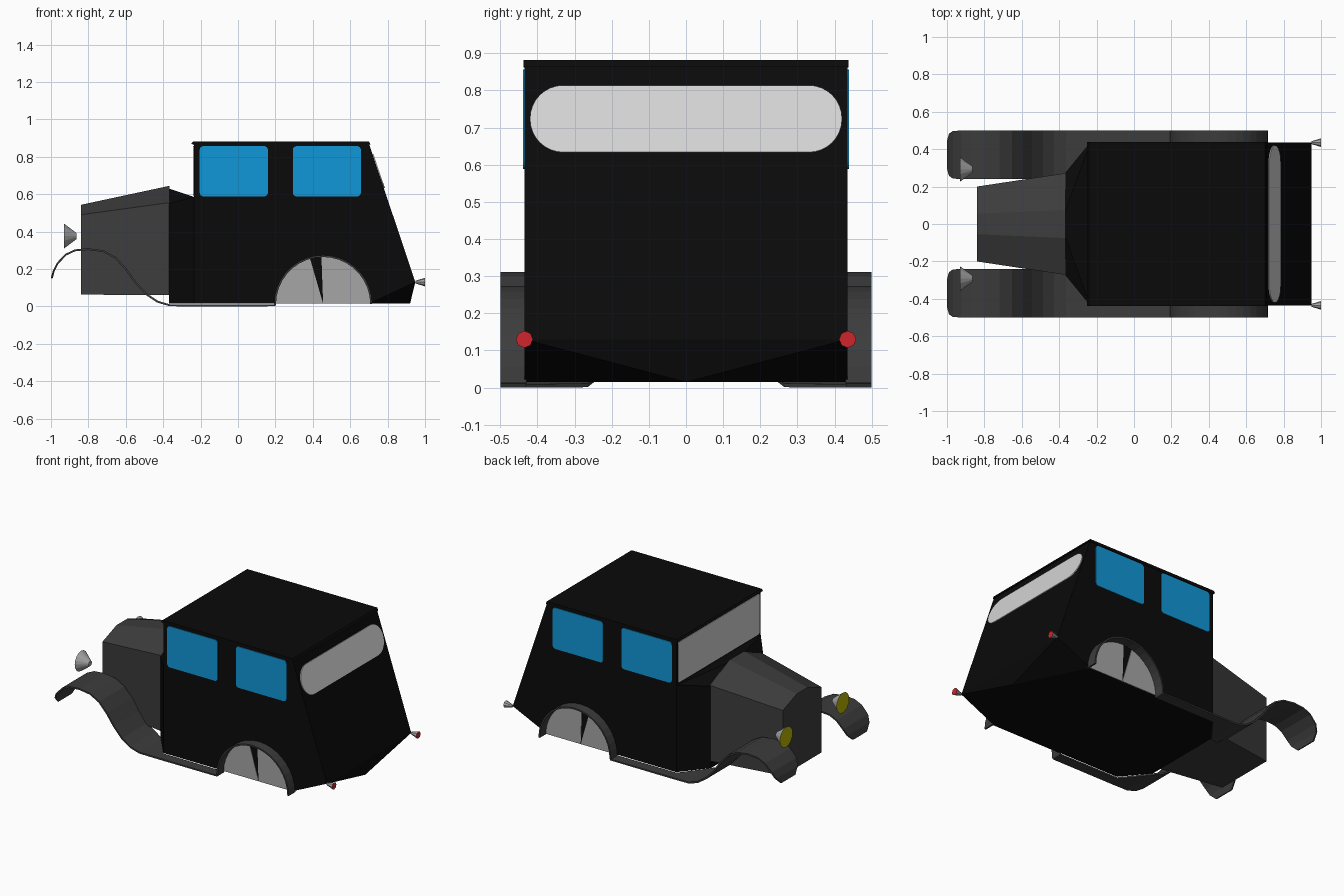
import bpy, bmesh, math
from mathutils import Vector

if "Cube" in bpy.data.objects:
    bpy.data.objects.remove(bpy.data.objects["Cube"])


def material(name, r, g, b):
    m = bpy.data.materials.new(name)
    m.diffuse_color = (r, g, b, 1)
    m.use_nodes = True
    m.node_tree.nodes["Principled BSDF"].inputs["Base Color"].default_value = m.diffuse_color
    return m


BLACK = material("black paint", 0.003, 0.003, 0.003)
DARK = material("dark grey paint", 0.045, 0.045, 0.045)
GREY = material("metal grey", 0.38, 0.38, 0.38)
PALE = material("pale glass", 0.66, 0.66, 0.66)
BLUE = material("blue glass", 0.005, 0.31, 0.68)
YELLOW = material("yellow lens", 0.48, 0.46, 0.0)
RED = material("red lens", 0.63, 0.017, 0.027)


def build(name, verts, faces, mat):
    bm = bmesh.new()
    vs = [bm.verts.new(v) for v in verts]
    for f in faces:
        bm.faces.new([vs[i] for i in f])
    bmesh.ops.recalc_face_normals(bm, faces=bm.faces)
    me = bpy.data.meshes.new(name)
    bm.to_mesh(me)
    bm.free()
    me.materials.append(mat)
    ob = bpy.data.objects.new(name, me)
    bpy.context.collection.objects.link(ob)
    return ob


def prism(name, pts, vec, mat):
    """Extrude a closed outline along a vector."""
    n = len(pts)
    verts = [Vector(p) for p in pts] + [Vector(p) + Vector(vec) for p in pts]
    faces = [tuple(range(n)), tuple(range(n, 2 * n))]
    faces += [(i, (i + 1) % n, n + (i + 1) % n, n + i) for i in range(n)]
    return build(name, verts, faces, mat)


def rounded(u0, u1, v0, v1, r, n=5):
    """Rounded rectangle outline."""
    out = []
    corners = [(u1 - r, v1 - r), (u0 + r, v1 - r), (u0 + r, v0 + r), (u1 - r, v0 + r)]
    for k, (cu, cv) in enumerate(corners):
        for i in range(n + 1):
            a = math.pi / 2 * (k + i / n)
            out.append((cu + r * math.cos(a), cv + r * math.sin(a)))
    return out


# Cabin: half outline points, mirrored by name (lower case = other side)
W = 0.435
half = {"A": (-.37, .27, .015), "B": (-.37, .27, .55), "H": (-.37, .06, .63),
        "C": (-.235, W, .015), "D": (-.235, W, .585), "E": (-.235, W, .87),
        "F": (.70, W, .87), "G": (.948, W, .13), "P": (.70, W, .015)}
names, verts = [], []
for key, (x, y, z) in half.items():
    names += [key, key.lower()]
    verts += [(x, y, z), (x, -y, z)]
names.append("K")
verts.append((.92, 0, .015))
faces = []
for f in ["ABDC", "CDEFGP", "PGK", "BHD"]:
    faces.append([names.index(c) for c in f])
    faces.append([names.index(c if c == "K" else c.lower()) for c in f])
for f in ["HhdD", "ABHhba", "DdeE", "EefF", "FfgG", "GgK", "ACPKpca"]:
    faces.append([names.index(c) for c in f])
build("cabin", verts, faces, BLACK)

# Roof slab with small front overhang
prism("roof", [(-.235, -.438, .862), (-.25, -.438, .87), (-.24, -.438, .882),
               (.70, -.438, .882), (.708, -.438, .865)], (0, .876, 0), BLACK)


# Hood: tapered loft with chamfered top
def hood_section(x, w, low, mid, top, inner):
    return [(x, -w, low), (x, -w, mid), (x, -inner, top),
            (x, inner, top), (x, w, mid), (x, w, low)]


hv = hood_section(-.84, .20, .063, .49, .543, .055) + hood_section(-.365, .272, .06, .555, .645, .075)
hf = [tuple(range(6)), tuple(range(6, 12))] + [(i, (i + 1) % 6, 6 + (i + 1) % 6, 6 + i) for i in range(6)]
build("hood", hv, hf, DARK)

# Windshield
prism("windshield", [(-.236, y, z) for y, z in rounded(-.42, .42, .592, .858, .01, 2)],
      (-.004, 0, 0), PALE)

# Rear window: pill shape laid on the sloped back
slope = (.948 - .70) / (.13 - .87)
prism("rear_window", [(.70 + (z - .87) * slope - .002, y, z)
                      for y, z in rounded(-.42, .42, .632, .812, .0895, 8)],
      (.007, 0, .002), PALE)

# Fender stations: x, z, inner y, outer y
stations = [(-.996, .15, .30, .44), (-.985, .19, .258, .482), (-.965, .23, .243, .497),
            (-.92, .277, .24, .5), (-.87, .30, .24, .5), (-.80, .306, .24, .5),
            (-.72, .295, .24, .5), (-.655, .26, .24, .5), (-.60, .20, .24, .5),
            (-.55, .13, .24, .5), (-.49, .065, .24, .5), (-.43, .025, .24, .5),
            (-.365, .006, .265, .5), (-.235, .005, .432, .5), (.195, .005, .432, .5)]
CX, CZ, R = .455, .012, .257
for i in range(19):
    a = math.pi * (1 - i / 18)
    stations.append((CX + R * math.cos(a), CZ + R * math.sin(a), .43, .5))

for s, side in ((-1, "right"), (1, "left")):
    # Fender and running board ribbon
    fv = []
    for x, z, y0, y1 in stations:
        fv += [(x, s * y0, z), (x, s * y1, z)]
    ff = [(2 * i, 2 * i + 1, 2 * i + 3, 2 * i + 2) for i in range(len(stations) - 1)]
    fender = build(side + "_fender", fv, ff, DARK)
    mod = fender.modifiers.new("thickness", "SOLIDIFY")
    mod.thickness = .01
    mod.offset = 0

    # Side windows
    for label, x0, x1 in (("front", -.205, .16), ("rear", .293, .657)):
        prism(f"{side}_{label}_window",
              [(x, s * (W - .002), z) for x, z in rounded(x0, x1, .588, .857, .02, 4)],
              (0, s * .006, 0), BLUE)

    # Wheel well panels with a dark wedge left between them
    for label, a0, a1 in (("rear", 0, 92), ("front", 106, 180)):
        pts = [(CX, s * (W - .002), CZ + .003)]
        for i in range(13):
            a = math.radians(a0 + (a1 - a0) * i / 12)
            pts.append((CX + .253 * math.cos(a), s * (W - .002), CZ + .003 + .25 * math.sin(a)))
        prism(f"{side}_{label}_wheel_well", pts, (0, s * .005, 0), GREY)

    # Headlight and taillight cones, lens on the wide end
    for label, x, y, z, r, tip, depth, sides, turn, lens in (
            ("headlight", -.897, .292, .376, .066, .017, .066, 16, 1, YELLOW),
            ("taillight", .975, .435, .13, .023, .008, .05, 8, -1, RED)):
        bpy.ops.mesh.primitive_cone_add(vertices=sides, radius1=r, radius2=tip, depth=depth,
                                        location=(x, s * y, z), rotation=(0, turn * math.pi / 2, 0))
        ob = bpy.context.object
        ob.name = f"{side}_{label}"
        ob.data.materials.append(GREY)
        ob.data.materials.append(lens)
        for p in ob.data.polygons:
            p.material_index = 1 if p.normal.z < -.9 else 0
